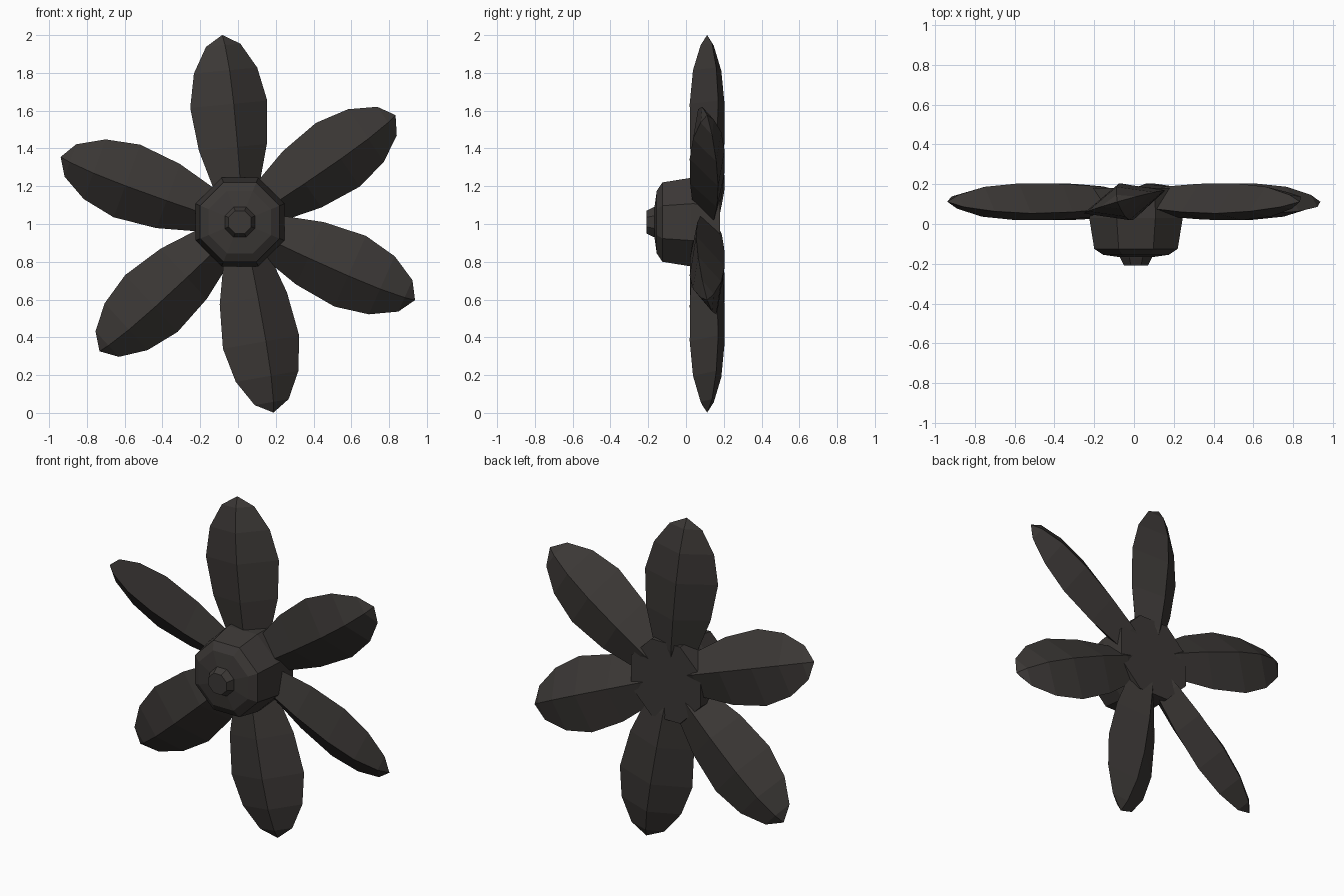
import bpy, bmesh, math
from mathutils import Vector

if "Cube" in bpy.data.objects:
    bpy.data.objects.remove(bpy.data.objects["Cube"])

mat = bpy.data.materials.new("dark_metal")
mat.diffuse_color = (0.045, 0.04, 0.037, 1)
mat.use_nodes = True
mat.node_tree.nodes["Principled BSDF"].inputs["Base Color"].default_value = mat.diffuse_color
CX, CZ = 0.01, 1.01          # hub axis
PY = 0.112                   # petal mid plane


def loft(name, rings, tip=None):
    """Skin a list of vertex rings, cap the ends (optionally with a point)."""
    bm = bmesh.new()
    loops = [[bm.verts.new(p) for p in ring] for ring in rings]
    n = len(loops[0])
    for a, b in zip(loops, loops[1:]):
        for i in range(n):
            j = (i + 1) % n
            bm.faces.new((a[i], a[j], b[j], b[i]))
    bm.faces.new(loops[0])
    if tip is None:
        bm.faces.new(loops[-1])
    else:
        t = bm.verts.new(tip)
        for i in range(n):
            bm.faces.new((loops[-1][i], loops[-1][(i + 1) % n], t))
    bmesh.ops.recalc_face_normals(bm, faces=bm.faces)
    me = bpy.data.meshes.new(name)
    bm.to_mesh(me)
    bm.free()
    me.materials.append(mat)
    ob = bpy.data.objects.new(name, me)
    bpy.context.collection.objects.link(ob)
    return ob


def octagon(apothem, y):
    r = apothem / math.cos(math.pi / 8)
    return [(CX + r * math.cos(a), y, CZ + r * math.sin(a))
            for a in (math.pi / 8 + k * math.pi / 4 for k in range(8))]


# Hub and front cap
loft("hub", [octagon(r, y) for r, y in
             ((0.232, 0.18), (0.235, 0.03), (0.21, -0.125), (0.165, -0.155), (0.08, -0.167))])
loft("hub_cap", [octagon(r, y) for r, y in ((0.08, -0.15), (0.08, -0.17), (0.06, -0.21))])

# Petals: diamond section stations (distance, half width, half thickness)
STATIONS = ((0.10, 0.085, 0.06), (0.20, 0.13, 0.08), (0.40, 0.188, 0.094),
            (0.63, 0.213, 0.096), (0.81, 0.175, 0.078), (0.945, 0.095, 0.036))
PITCH = math.radians(16)


def petal(name, angle, length, lean):
    a = math.radians(angle)
    u = Vector((math.cos(a), 0, math.sin(a)))
    v = Vector((-math.sin(a), 0, math.cos(a)))
    y = Vector((0, 1, 0))
    e = v * math.cos(PITCH) + y * lean * math.sin(PITCH)
    n = -y * math.cos(PITCH) + v * lean * math.sin(PITCH)
    base = Vector((CX, PY, CZ))
    rings = []
    for d, w, t in STATIONS:
        c = base + u * d * length
        rings.append([c + e * w, c + n * t, c - e * w, c - n * t])
    loft(name, rings, base + u * length)


# Opposite petals lean the same way in space
for i, (ang, ln, lean) in enumerate(((95.4, 0.995, -1), (34.5, 1.0, -1), (-24.0, 1.015, -1),
                                     (-80.0, 1.024, 1), (-137.4, 1.01, 1), (160.0, 1.01, 1))):
    petal(f"petal_{i + 1}", ang, ln, lean)
